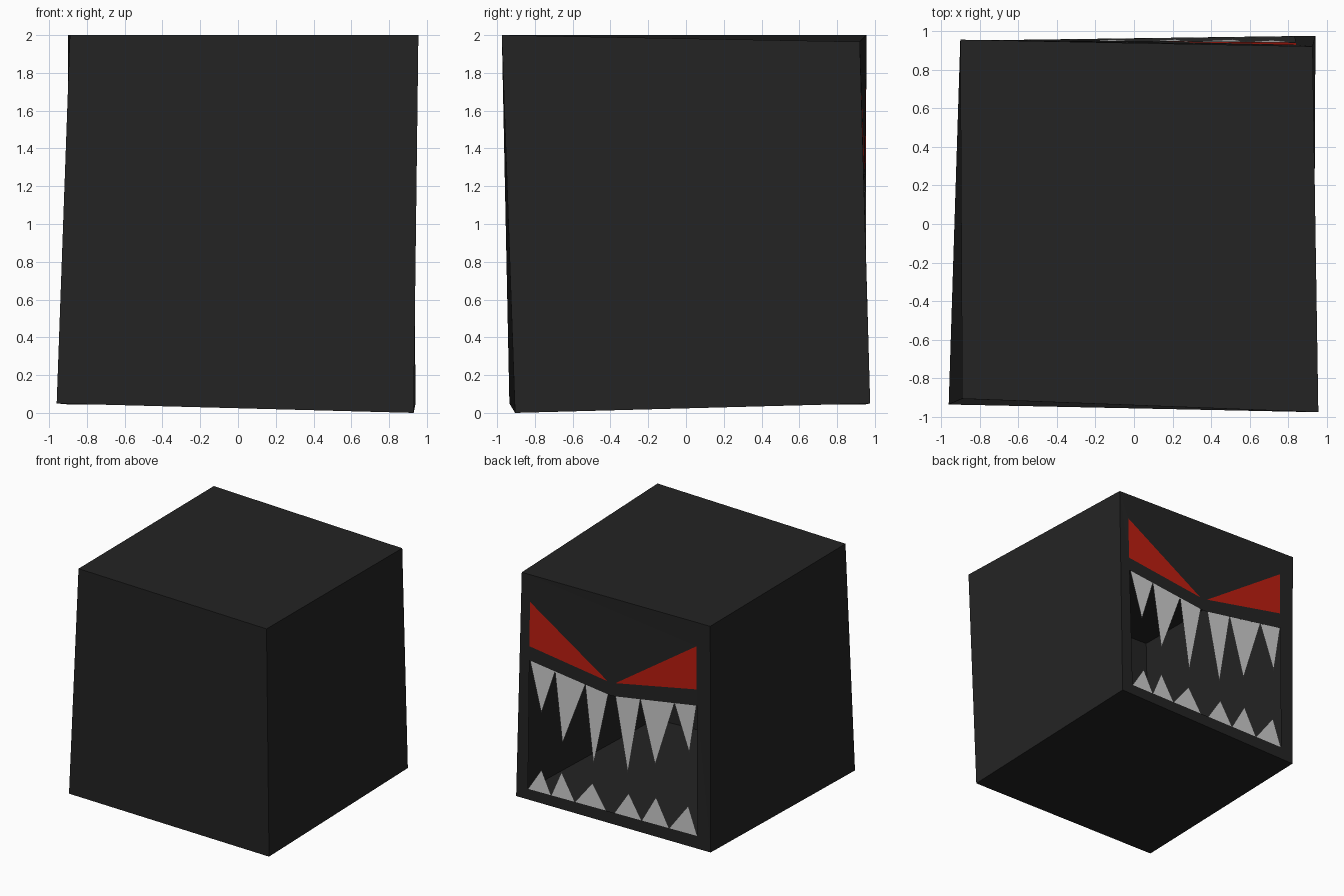
import bpy, bmesh
from mathutils import Vector

if "Cube" in bpy.data.objects:
    bpy.data.objects.remove(bpy.data.objects["Cube"])


def material(name, color):
    m = bpy.data.materials.new(name)
    m.diffuse_color = (*color, 1)
    m.use_nodes = True
    m.node_tree.nodes["Principled BSDF"].inputs["Base Color"].default_value = m.diffuse_color
    return m


black = material("black", (0.017, 0.017, 0.017))
red = material("red", (0.5, 0.012, 0.005))

# Corners of the slightly wonky box: front/back, top/bottom, left/right
FTL, FTR = (-0.89, -0.905, 2.0), (0.955, -0.975, 2.0)
FBL, FBR = (-0.96, -0.935, 0.05), (0.93, -0.905, 0.0)
BTL, BTR = (-0.90, 0.955, 2.0), (0.925, 0.92, 1.965)
BBL, BBR = (-0.90, 0.95, 0.045), (0.94, 0.975, 0.05)


def on_face(x, z):
    """Point on the gently warped back face at x, z."""
    u, v = (x + 0.9) / 1.83, (z - 0.05) / 1.93
    low = BBL[1] + (BBR[1] - BBL[1]) * u
    top = BTL[1] + (BTR[1] - BTL[1]) * u
    return Vector((x, low + (top - low) * v, z))


def finish(name, bm, mat=None):
    me = bpy.data.meshes.new(name)
    bm.to_mesh(me)
    bm.free()
    ob = bpy.data.objects.new(name, me)
    bpy.context.collection.objects.link(ob)
    if mat:
        me.materials.append(mat)
    return ob


def polygons(name, polys, mat=None):
    bm = bmesh.new()
    for p in polys:
        f = bm.faces.new([bm.verts.new(c) for c in p])
    return finish(name, bm, mat)


# Hollow single-skin body, open at the back
polygons("body_shell", [
    (FBL, FBR, FTR, FTL),
    (FBR, BBR, BTR, FTR),
    (BBL, FBL, FTL, BTL),
    (FTL, FTR, BTR, BTL),
    (FBL, BBL, BBR, FBR)], black)

# Face outlines (x, z)
eyes = [[(0.84, 1.735), (0.84, 1.357), (0.085, 1.258)],
        [(-0.766, 1.79), (0.012, 1.262), (-0.766, 1.418)]]
mouth = [(0.837, 1.237), (0.045, 1.143), (-0.77, 1.279), (-0.775, 0.154), (0.83, 0.14)]

# Face plate with holes for the eyes and mouth
bm = bmesh.new()
loops = [[Vector(c) for c in (BTL, BTR, BBR, BBL)]]
loops += [[on_face(*p) for p in o] for o in eyes + [mouth]]
edges = []
for loop in loops:
    vs = [bm.verts.new(c) for c in loop]
    edges += [bm.edges.new((vs[i - 1], vs[i])) for i in range(len(vs))]
bmesh.ops.triangle_fill(bm, edges=edges, use_beauty=True, normal=(0, 1, 0))
for f in bm.faces:
    f.normal_update()
    if f.normal.y < 0:
        f.normal_flip()
finish("face_plate", bm, black)

# Angry eyes
polygons("eyes", [[on_face(*p) for p in e][::-1] for e in eyes], red)


# Teeth: base from x0 to x1 along the lip, then the tip
def upper_lip(x):
    if x > 0.045:
        return 1.143 + (x - 0.045) * 0.119
    return 1.143 + (0.045 - x) * 0.167


def lower_lip(x):
    return 0.147 - x * 0.0087


def teeth(name, rows, lip):
    polys = []
    for x0, x1, tx, tz in rows:
        p = [on_face(x0, lip(x0)), on_face(x1, lip(x1)), on_face(tx, tz)]
        polys.append(p if tz > lip(x0) else p[::-1])
    polygons(name, [q[::-1] for q in polys])


teeth("upper_teeth", [
    (0.83, 0.59, 0.715, 0.82), (0.59, 0.30, 0.51, 0.617), (0.30, 0.08, 0.213, 0.514),
    (0.01, -0.228, -0.113, 0.524), (-0.228, -0.555, -0.372, 0.662),
    (-0.555, -0.766, -0.698, 0.853)], upper_lip)
teeth("lower_teeth", [
    (0.83, 0.61, 0.705, 0.334), (0.61, 0.385, 0.515, 0.366), (0.385, 0.088, 0.22, 0.35),
    (0.012, -0.247, -0.123, 0.352), (-0.247, -0.507, -0.382, 0.387),
    (-0.507, -0.775, -0.689, 0.392)], lower_lip)
